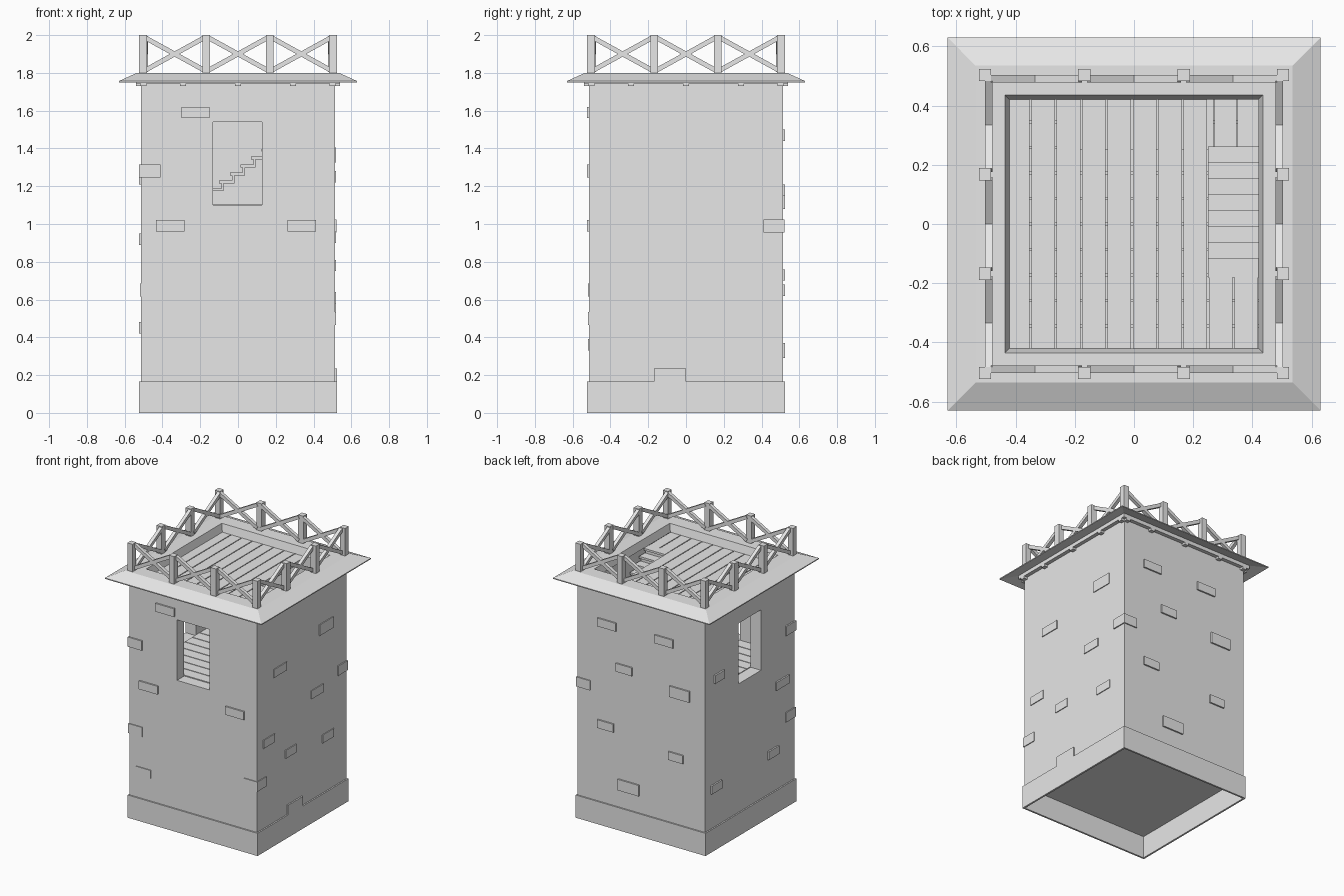
import bpy, bmesh, math
from mathutils import Matrix, Vector

cube = bpy.data.objects.get("Cube")
if cube:
    bpy.data.objects.remove(cube)

grey = bpy.data.materials.new("plain grey")
grey.use_nodes = True
grey.diffuse_color = (0.8, 0.8, 0.8, 1)
grey.node_tree.nodes["Principled BSDF"].inputs["Base Color"].default_value = (0.8, 0.8, 0.8, 1)


def finish(bm, name):
    bmesh.ops.recalc_face_normals(bm, faces=bm.faces)
    mesh = bpy.data.meshes.new(name)
    bm.to_mesh(mesh)
    bm.free()
    mesh.materials.append(grey)
    obj = bpy.data.objects.new(name, mesh)
    bpy.context.collection.objects.link(obj)
    return obj


def add_box(bm, lo, hi, turn=Matrix()):
    lo, hi = Vector(lo), Vector(hi)
    size = hi - lo
    m = turn @ Matrix.Translation((lo + hi) / 2) @ Matrix.Diagonal((*size, 1))
    bmesh.ops.create_cube(bm, size=1, matrix=m)


def box(name, lo, hi):
    bm = bmesh.new()
    add_box(bm, lo, hi)
    return finish(bm, name)


def square_ring(name, profile):
    """Sweep a closed (half width, height) profile around a square."""
    bm = bmesh.new()
    loops = [[bm.verts.new((sx * r, sy * r, z)) for sx, sy in ((-1, -1), (1, -1), (1, 1), (-1, 1))]
             for r, z in profile]
    for i, a in enumerate(loops):
        b = loops[(i + 1) % len(loops)]
        for k in range(4):
            n = (k + 1) % 4
            bm.faces.new((a[k], a[n], b[n], b[k]))
    return finish(bm, name)


def quarter(k):
    return Matrix.Rotation(k * math.pi / 2, 4, 'Z')


WALL, ROOM, FLOOR, DECK, LANDING = 0.513, 0.43, 1.105, 1.745, 1.44

# Tower body with hollow top room and two windows
tower = box("tower_walls", (-WALL, -WALL, 0.16), (WALL, WALL, 1.75))
cutters = [
    box("room_cutter", (-ROOM, -ROOM, 1.08), (ROOM, ROOM, 1.9)),
    box("front_window_cutter", (-0.132, -0.6, 1.1), (0.128, -0.4, 1.54)),
    box("side_window_cutter", (-0.6, -0.13, 1.1), (-0.4, 0.13, 1.54)),
]
for c in cutters:
    c.hide_render = True
    mod = tower.modifiers.new("cut", 'BOOLEAN')
    mod.object = c
    mod.solver = 'EXACT'
    bpy.context.view_layer.objects.active = tower
    bpy.ops.object.modifier_apply(modifier=mod.name)
    bpy.data.objects.remove(c)

# Foot band, open underneath
square_ring("base_band", [(0.523, 0), (0.523, 0.165), (0.51, 0.165), (0.51, 0)])

# Eaves and parapet rim
square_ring("roof_eaves", [(0.435, 1.8), (0.535, 1.8), (0.63, 1.757), (0.63, 1.75),
                           (0.54, 1.772), (0.54, 1.745), (0.42, 1.745)])

# Small brackets under the eaves
bm = bmesh.new()
for k in range(4):
    for x in (-0.5, -0.29, 0, 0.29, 0.5):
        add_box(bm, (x - 0.016, -0.54, 1.73), (x + 0.016, -0.5, 1.747), quarter(k))
finish(bm, "eave_brackets")

# Protruding bricks: (position along wall, height, width)
# Walls are listed by quarter turns from the front; position runs left to right facing the wall
bricks = {
    0: [(-0.225, 1.59, 0.15), (-0.358, 0.99, 0.15), (0.338, 0.99, 0.15)],
    2: [(-0.275, 1.47, 0.15), (0.185, 1.47, 0.15), (-0.135, 1.18, 0.13),
        (0.31, 1.12, 0.16), (-0.285, 0.73, 0.13), (0.28, 0.65, 0.12), (-0.1, 0.33, 0.17)],
    3: [(-0.355, 1.24, 0.11), (0.37, 0.92, 0.15), (0.265, 0.45, 0.12), (-0.39, 0.45, 0.12)],
}
thin_bricks = {
    0: [(-0.4, 0.36, 0.12)],
    1: [(0.28, 1.365, 0.16), (-0.25, 1.25, 0.15), (0.175, 0.93, 0.14), (-0.38, 0.78, 0.13),
        (-0.13, 0.61, 0.12), (0.3, 0.56, 0.13)],
}
bm = bmesh.new()
for table, out in ((bricks, 0.011), (thin_bricks, 0.006)):
    for side, rows in table.items():
        for u, z, w in rows:
            h = 0.06 if w < 0.16 else 0.08
            add_box(bm, (u - w / 2, -WALL - out, z - h / 2), (u + w / 2, -WALL + 0.03, z + h / 2), quarter(side))
add_box(bm, (-0.17, -0.5231, 0.13), (0, -0.49, 0.235), quarter(1))
finish(bm, "wall_bricks")

# Bricks wrapping the corners
bm = bmesh.new()
for sx, sy, z, out in ((-1, -1, 1.28, 0.01), (-1, -1, 0.65, 0.007), (1, -1, 0.5, 0.006), (1, 1, 0.99, 0.008)):
    xs = sorted((sx * 0.41, sx * (WALL + out)))
    ys = sorted((sy * 0.41, sy * (WALL + out)))
    add_box(bm, (xs[0], ys[0], z - 0.035), (xs[1], ys[1], z + 0.035))
finish(bm, "corner_bricks")

# Railing posts and crossed braces
bm = bmesh.new()
braces = bmesh.new()
for k in range(4):
    for x in (-0.503, -0.168, 0.168):
        add_box(bm, (x - 0.021, -0.524, 1.79), (x + 0.021, -0.482, 2.0), quarter(k))
    for mid in (-0.335, 0, 0.335):
        for s in (-1, 1):
            tilt = math.atan2(0.165, 0.3) * s
            place = quarter(k) @ Matrix.Translation((mid, -0.49, 1.9)) @ Matrix.Rotation(tilt, 4, 'Y')
            add_box(braces, (-0.175, -0.0125, -0.0125), (0.175, 0.0125, 0.0125), place)
finish(bm, "railing_posts")
finish(braces, "railing_braces")

# Roof deck planks with a stair hatch
bm = bmesh.new()
pitch, gap = 0.0857, 0.003
for i in range(10):
    x0 = -0.4355 + i * pitch
    x1 = min(x0 + pitch - gap, ROOM)
    y1 = -0.18 if i >= 8 else 0.427
    add_box(bm, (max(x0 + gap, -ROOM), -0.427, DECK - 0.025), (x1, y1, DECK))
finish(bm, "roof_deck")

# Room floor planks
bm = bmesh.new()
for i in range(10):
    y0 = -ROOM + i * 0.086
    add_box(bm, (-ROOM, y0 + gap, FLOOR - 0.02), (ROOM, y0 + 0.086 - gap, FLOOR))
finish(bm, "room_floor")

# Two flights of stairs meeting at a corner landing
bm = bmesh.new()
steps = 8
run, rise = 0.45 / steps, (LANDING - FLOOR) / steps
for i in range(steps):
    x, z = -0.2 + i * run, FLOOR + (i + 1) * rise
    add_box(bm, (x - 0.012, 0.25, z - 0.015), (x + run, 0.427, z))
    add_box(bm, (x, 0.255, z - rise - 0.015), (x + 0.012, 0.42, z - 0.015))
run, rise = 0.43 / steps, (DECK - LANDING) / steps
for i in range(steps):
    y, z = 0.25 - i * run, LANDING + (i + 1) * rise
    add_box(bm, (0.25, y - run, z - 0.015), (0.42, y + 0.012, z))
    add_box(bm, (0.255, y - 0.012, z - rise - 0.015), (0.415, y, z - 0.015))
finish(bm, "stair_flights")

bm = bmesh.new()
for x0, x1 in ((0.25, 0.269), (0.272, 0.346), (0.349, 0.427)):
    add_box(bm, (x0, 0.25, LANDING - 0.02), (x1, 0.427, LANDING))
finish(bm, "stair_landing")
